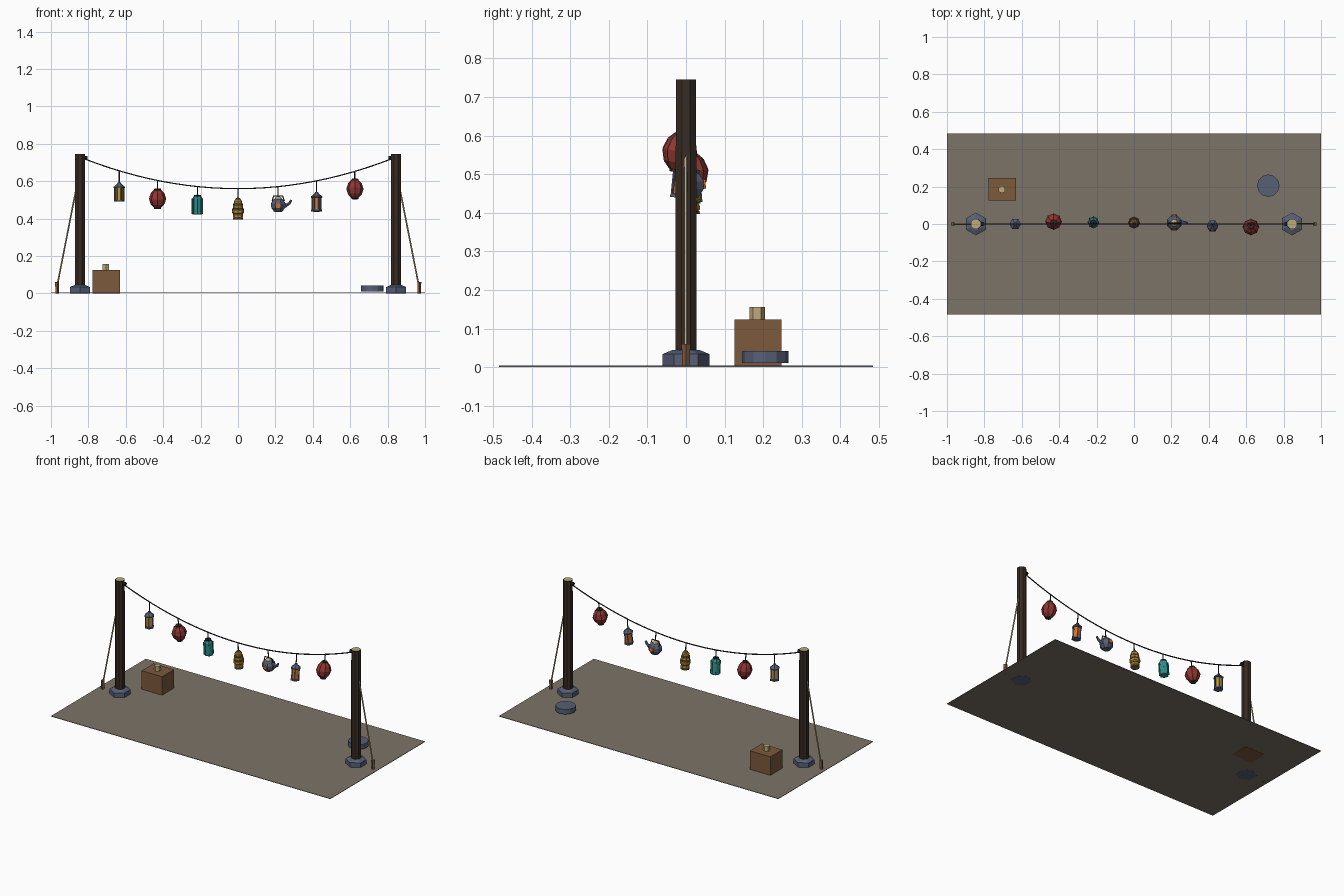
import bpy, bmesh, math
from mathutils import Vector, Matrix

if "Cube" in bpy.data.objects:
    bpy.data.objects.remove(bpy.data.objects["Cube"])

# Palette (linear)
COLOURS = {
    "ground": (0.20, 0.172, 0.138), "dark_wood": (0.040, 0.025, 0.017),
    "slate": (0.095, 0.115, 0.18), "crate_wood": (0.20, 0.10, 0.045),
    "pale_wood": (0.52, 0.40, 0.20), "red": (0.27, 0.038, 0.032),
    "teal": (0.03, 0.27, 0.25), "yellow": (0.52, 0.30, 0.035),
    "orange": (0.68, 0.17, 0.02), "dark_iron": (0.016, 0.019, 0.028),
}
NAMES = list(COLOURS)
MATS = []
for n, c in COLOURS.items():
    m = bpy.data.materials.new(n)
    m.diffuse_color = (*c, 1)
    m.use_nodes = True
    m.node_tree.nodes["Principled BSDF"].inputs["Base Color"].default_value = m.diffuse_color
    MATS.append(m)


def finish(name, bm, matrix=Matrix()):
    """Turn a bmesh into a flat shaded object."""
    bmesh.ops.recalc_face_normals(bm, faces=bm.faces)
    me = bpy.data.meshes.new(name)
    bm.to_mesh(me)
    bm.free()
    for m in MATS:
        me.materials.append(m)
    ob = bpy.data.objects.new(name, me)
    ob.matrix_world = matrix
    bpy.context.collection.objects.link(ob)
    return ob


def lathe(bm, profile, n, mats, top=None, phase=0.0, mx=Matrix()):
    """Revolve (radius, z) points; mats is one name or one per segment."""
    if isinstance(mats, str):
        mats = [mats] * (len(profile) - 1)
    rings = [[bm.verts.new(mx @ Vector((r * math.cos(a), r * math.sin(a), z)))
              for a in (phase + math.tau * i / n for i in range(n))]
             for r, z in profile]
    for k, (a, b) in enumerate(zip(rings, rings[1:])):
        for i in range(n):
            j = (i + 1) % n
            bm.faces.new((a[i], a[j], b[j], b[i])).material_index = NAMES.index(mats[k])
    bm.faces.new(rings[0][::-1]).material_index = NAMES.index(mats[0])
    bm.faces.new(rings[-1]).material_index = NAMES.index(top or mats[-1])


def rod(bm, p, q, r, n, mat, r2=None):
    p, q = Vector(p), Vector(q)
    d = q - p
    mx = Matrix.Translation(p) @ d.to_track_quat('Z', 'Y').to_matrix().to_4x4()
    lathe(bm, [(r, 0), (r2 or r, d.length)], n, mat, mx=mx)


def box(bm, lo, hi, mat):
    lo, hi = Vector(lo), Vector(hi)
    mx = Matrix.Translation((lo + hi) / 2) @ Matrix.Diagonal((*(hi - lo), 1))
    res = bmesh.ops.create_cube(bm, size=1, matrix=mx)
    for f in {f for v in res["verts"] for f in v.link_faces}:
        f.material_index = NAMES.index(mat)


# Ground sheet
bm = bmesh.new()
box(bm, (-1, -0.485, 0.001), (1, 0.485, 0.004), "ground")
finish("ground_sheet", bm)

# Posts, footings, hooks, stays and stakes on both sides
for side, s in (("left", -1), ("right", 1)):
    x = 0.845 * s
    bm = bmesh.new()
    lathe(bm, [(0.0295, 0.03), (0.0285, 0.745)], 8, "dark_wood", "pale_wood",
          math.pi / 8, Matrix.Translation((x, 0, 0)))
    finish(side + "_post", bm)
    bm = bmesh.new()
    lathe(bm, [(0.061, 0), (0.061, 0.034), (0.034, 0.045)], 6, "slate",
          phase=math.pi / 2, mx=Matrix.Translation((x, 0, 0)))
    finish(side + "_footing", bm)
    bm = bmesh.new()
    rod(bm, (0.822 * s, 0, 0.724), (0.804 * s, 0, 0.724), 0.012, 6, "dark_iron")
    finish(side + "_hook", bm)
    bm = bmesh.new()
    rod(bm, (0.865 * s, 0, 0.56), (0.966 * s, 0, 0.045), 0.0045, 5, "pale_wood")
    finish(side + "_stay_rope", bm)
    bm = bmesh.new()
    lathe(bm, [(0.010, 0), (0.012, 0.06)], 5, "crate_wood",
          mx=Matrix.Translation((0.968 * s, 0, 0)))
    finish(side + "_stake", bm)


# Sagging cable
def cable_z(x):
    return 0.56 + 0.157 * (x / 0.815) ** 2


cu = bpy.data.curves.new("cable", 'CURVE')
cu.dimensions = '3D'
cu.bevel_depth = 0.0035
cu.bevel_resolution = 1
cu.use_fill_caps = True
sp = cu.splines.new('POLY')
sp.points.add(24)
for i, p in enumerate(sp.points):
    px = -0.815 + 1.63 * i / 24
    p.co = (px, 0, cable_z(px), 1)
cu.materials.append(MATS[NAMES.index("dark_iron")])
bpy.context.collection.objects.link(bpy.data.objects.new("cable", cu))


# Lamp bodies, each centred on its own origin
def caged_lamp(bm, glass):
    lathe(bm, [(0.029, -0.050), (0.029, -0.041), (0.023, -0.040)], 6, "slate")
    lathe(bm, [(0.022, -0.041), (0.022, 0.026)], 6, glass)
    for i in range(6):
        a = math.tau * i / 6
        c, d = 0.0235 * math.cos(a), 0.0235 * math.sin(a)
        rod(bm, (c, d, -0.042), (c, d, 0.028), 0.0038, 4, "slate")
    lathe(bm, [(0.031, 0.023), (0.031, 0.029), (0.010, 0.047), (0.008, 0.054)], 6, "slate")


def round_lamp(bm):
    prof = [(0.018, -0.047), (0.035, -0.029), (0.044, 0), (0.035, 0.029), (0.018, 0.047)]
    lathe(bm, prof, 8, "red")
    for i in range(8):  # ribs
        a = math.tau * i / 8
        pts = [(r * math.cos(a), r * math.sin(a), z) for r, z in prof]
        for p, q in zip(pts, pts[1:]):
            rod(bm, p, q, 0.002, 4, "red")
    for z in (-0.054, 0.045):
        lathe(bm, [(0.018, z), (0.018, z + 0.009)], 8, "dark_wood")


def jar_lamp(bm):
    lathe(bm, [(0.025, -0.050), (0.028, -0.044), (0.028, 0.034), (0.020, 0.046)], 8, "teal")
    for i in range(8):
        a = math.tau * i / 8
        c, d = 0.028 * math.cos(a), 0.028 * math.sin(a)
        rod(bm, (c, d, -0.047), (c, d, 0.036), 0.003, 4, "teal")
    lathe(bm, [(0.018, 0.044), (0.018, 0.054)], 8, "dark_iron")


def hive_lamp(bm):
    tiers = [(0.027, -0.042), (0.032, -0.017), (0.028, 0.008), (0.022, 0.032)]
    for r, z in tiers:
        lathe(bm, [(r - 0.006, z - 0.012), (r, z - 0.006), (r, z + 0.006),
                   (r - 0.006, z + 0.012)], 8, "yellow")
    for r, z in tiers[:-1]:
        lathe(bm, [(r - 0.001, z + 0.009), (r - 0.001, z + 0.016)], 8, "crate_wood")
    lathe(bm, [(0.026, -0.060), (0.026, -0.052)], 8, "crate_wood")
    lathe(bm, [(0.020, 0.042), (0.008, 0.056)], 8, "crate_wood")


def kettle_lamp(bm):
    lathe(bm, [(0.024, -0.040), (0.040, -0.018), (0.042, 0.002), (0.030, 0.022),
               (0.019, 0.028)], 8, "slate", phase=math.pi / 8)
    lathe(bm, [(0.021, 0.027), (0.017, 0.034), (0.006, 0.042)], 8, "pale_wood")
    rod(bm, (0.034, 0, -0.012), (0.061, 0, 0.006), 0.012, 6, "slate", 0.007)
    rod(bm, (0.058, 0, 0.002), (0.070, 0, 0.022), 0.008, 6, "slate", 0.006)
    for s in (-1, 1):  # glowing windows and arched handle
        rod(bm, (0, s * 0.034, -0.006), (0, s * 0.043, -0.006), 0.014, 6, "orange")
        rod(bm, (s * 0.033, 0, 0.016), (s * 0.024, 0, 0.044), 0.003, 5, "dark_iron")
    rod(bm, (-0.025, 0, 0.044), (0.025, 0, 0.044), 0.003, 5, "dark_iron")


# name, x, centre height, sway about the cable, top of body, builder
LAMPS = [
    ("yellow_cage_lamp", -0.635, 0.540, 0.00, 0.05, lambda b: caged_lamp(b, "yellow")),
    ("left_red_lamp", -0.430, 0.505, 0.13, 0.05, round_lamp),
    ("teal_jar_lamp", -0.217, 0.472, 0.08, 0.05, jar_lamp),
    ("hive_lamp", 0.0, 0.455, 0.06, 0.05, hive_lamp),
    ("kettle_lamp", 0.215, 0.477, 0.08, 0.04, kettle_lamp),
    ("orange_cage_lamp", 0.420, 0.488, -0.10, 0.05, lambda b: caged_lamp(b, "orange")),
    ("right_red_lamp", 0.625, 0.557, -0.17, 0.05, round_lamp),
]
for name, x, z, sway, top, build in LAMPS:
    drop = cable_z(x) - z
    hang = Matrix.Translation((x, 0, cable_z(x))) @ Matrix.Rotation(sway, 4, 'X')
    bm = bmesh.new()
    build(bm)
    finish(name, bm, hang @ Matrix.Translation((0, 0, -drop)))
    bm = bmesh.new()
    rod(bm, (0, 0, top - drop - 0.005), (0, 0, 0.002), 0.0035, 5, "dark_iron")
    finish(name + "_cord", bm, hang)

# Crate with a peg on top
bm = bmesh.new()
box(bm, (-0.777, 0.125, 0), (-0.631, 0.247, 0.124), "crate_wood")
finish("crate", bm)
bm = bmesh.new()
lathe(bm, [(0.020, 0.122), (0.020, 0.156)], 6, "pale_wood", phase=math.pi / 2,
      mx=Matrix.Translation((-0.706, 0.184, 0)))
finish("crate_peg", bm)

# Loose stone disc
bm = bmesh.new()
lathe(bm, [(0.060, 0.011), (0.060, 0.042)], 12, "slate",
      mx=Matrix.Translation((0.718, 0.205, 0)))
finish("stone_disc", bm)
